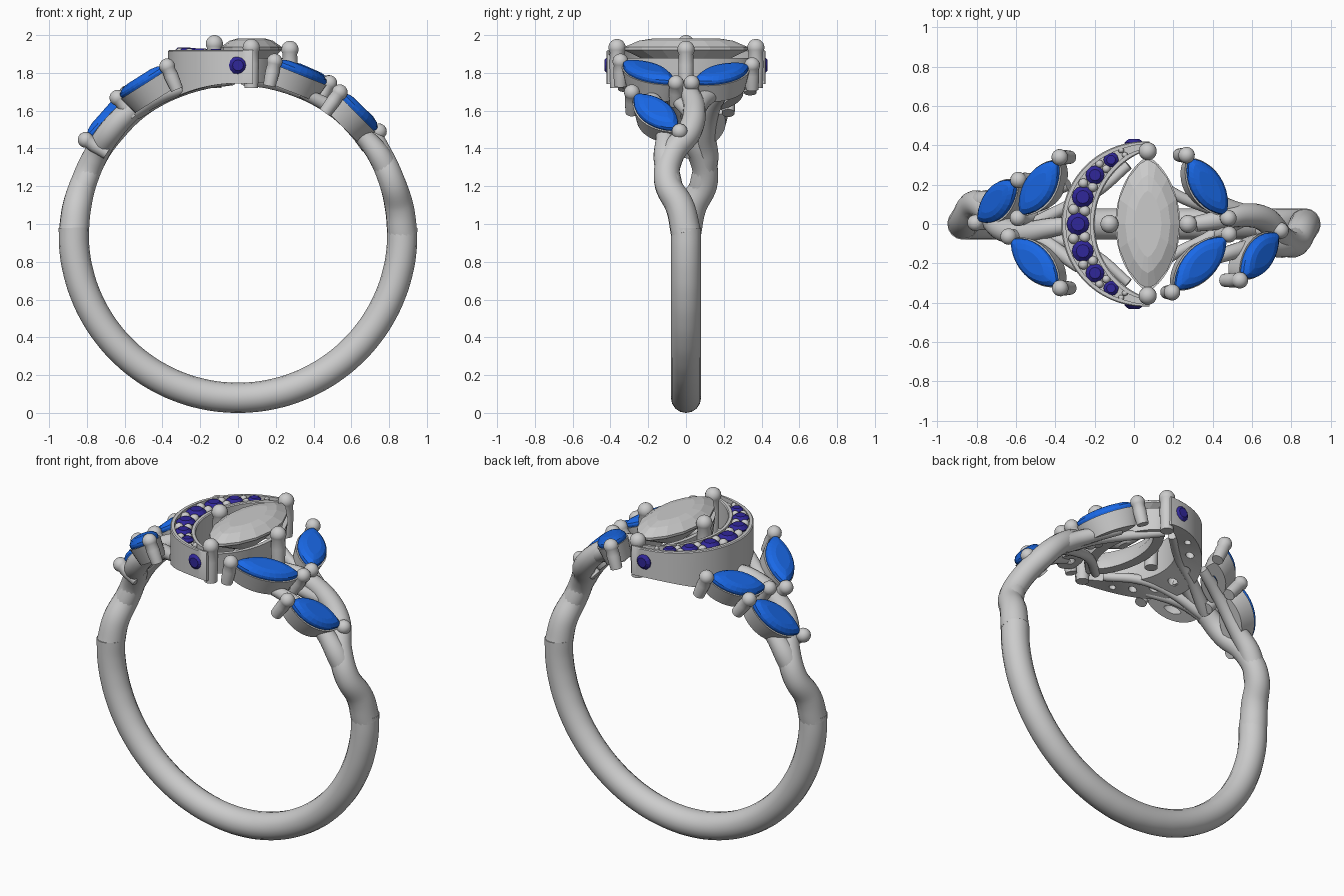
import bpy, bmesh
from math import sin, cos, pi, radians, sqrt, copysign
from mathutils import Vector, Matrix

if "Cube" in bpy.data.objects:
    bpy.data.objects.remove(bpy.data.objects["Cube"])

CZ, R = 0.95, 0.87          # band centre height and mid radius


def material(name, rgb):
    m = bpy.data.materials.new(name)
    m.diffuse_color = (*rgb, 1)
    m.use_nodes = True
    m.node_tree.nodes["Principled BSDF"].inputs["Base Color"].default_value = m.diffuse_color
    return m


BLUE = material("blue_gem", (0.01, 0.14, 0.8))
PURPLE = material("purple_gem", (0.03, 0.02, 0.32))


def finish(name, bm, mat=None, smooth=True):
    bmesh.ops.recalc_face_normals(bm, faces=bm.faces)
    me = bpy.data.meshes.new(name)
    bm.to_mesh(me)
    bm.free()
    ob = bpy.data.objects.new(name, me)
    bpy.context.collection.objects.link(ob)
    if mat:
        me.materials.append(mat)
    if smooth:
        bpy.ops.object.select_all(action='DESELECT')
        bpy.context.view_layer.objects.active = ob
        ob.select_set(True)
        bpy.ops.object.shade_smooth_by_angle(angle=radians(35))
    return ob


def frame(origin, along, normal):
    x = Vector(along).normalized()
    z = Vector(normal)
    z = (z - x * z.dot(x)).normalized()
    m = Matrix((x, z.cross(x), z)).transposed().to_4x4()
    m.translation = Vector(origin)
    return m


def loft(bm, rings, m, n=24, power=1.0, closed=False):
    """Skin rings (length, width, height); power 1 = ellipse, 1.6 = marquise."""
    loops = []
    for a, b, h in rings:
        loops.append([bm.verts.new(m @ Vector((
            a * cos(2 * pi * i / n),
            b * copysign(abs(sin(2 * pi * i / n)) ** power, sin(2 * pi * i / n)), h)))
            for i in range(n)])
    pairs = list(zip(loops, loops[1:])) + ([(loops[-1], loops[0])] if closed else [])
    for p, q in pairs:
        for i in range(n):
            j = (i + 1) % n
            bm.faces.new((p[i], p[j], q[j], q[i]))
    if not closed:
        bm.faces.new(loops[0])
        bm.faces.new(loops[-1])


def prong(name, base, tip, r):
    base, tip = Vector(base), Vector(tip)
    d = tip - base
    h = d.length - r
    bm = bmesh.new()
    rings = [(0.8 * r, 0.8 * r, 0), (0.9 * r, 0.9 * r, 0.6 * h)]
    for k in range(-2, 6):
        a = k * pi / 2 / 5.5
        rings.append((r * cos(a), r * cos(a), h + r * sin(a)))
    loft(bm, rings, frame(base, d.orthogonal(), d), 20)
    finish(name, bm)


def on_band(deg, y, r=R):
    a = radians(deg)
    return Vector((r * cos(a), y, CZ + r * sin(a)))


def tube(name, pts, radii, depth=0.08):
    cu = bpy.data.curves.new(name, 'CURVE')
    cu.dimensions = '3D'
    cu.bevel_depth, cu.bevel_resolution = depth, 6
    cu.resolution_u, cu.use_fill_caps = 8, True
    sp = cu.splines.new('BEZIER')
    sp.bezier_points.add(len(pts) - 1)
    for bp, p, r in zip(sp.bezier_points, pts, radii):
        bp.co, bp.radius = p, r / depth
        bp.handle_left_type = bp.handle_right_type = 'AUTO'
    ob = bpy.data.objects.new(name, cu)
    bpy.context.collection.objects.link(ob)
    bpy.ops.object.select_all(action='DESELECT')
    bpy.context.view_layer.objects.active = ob
    ob.select_set(True)
    bpy.ops.object.convert(target='MESH')
    bpy.ops.object.shade_smooth_by_angle(angle=radians(40))


# lower band
angles = range(178, 363, 8)
tube("lower_band", [on_band(a, 0) for a in angles], [0.08] * len(angles))

# vine strands, (angle, y, path radius, thickness); second side is turned half a circle
VINES = {
    "main_vine": [(0, 0, .87, .08), (9, -.03, .865, .077), (19, -.10, .86, .07), (29, -.075, .86, .066),
                  (39, .02, .865, .065), (49, .045, .865, .06), (60, .02, .86, .05), (68, 0, .83, .04)],
    "lower_leaf_vine": [(16, -.08, .86, .065), (28, -.11, .855, .062), (38, -.11, .84, .05),
                        (52, -.14, .83, .04), (66, -.2, .82, .03)],
    "upper_leaf_vine": [(48, .045, .86, .05), (58, .1, .84, .045), (70, .22, .82, .03)],
    "gallery_rail_a": [(50, .04, .84, .04), (64, .09, .815, .03), (76, .16, .81, .028), (88, .3, .81, .025)],
    "gallery_rail_b": [(50, .02, .84, .04), (64, -.08, .815, .03), (76, -.16, .81, .028), (88, -.3, .81, .025)],
}
for side, s in (("right", 1), ("left", -1)):
    for name, pts in VINES.items():
        path = [on_band(a, y, r) for a, y, r, _ in pts]
        tube(f"{side}_{name}", [(s * p.x, s * p.y, p.z) for p in path], [q[3] for q in pts])

# leaf stones: two tip positions seen from the top and their radius from the band centre
LEAVES = [(.28, .33, .465, .05, .925), (.21, -.33, .465, -.07, .925), (.55, -.27, .73, -.05, .915),
          (-.79, .02, -.60, .21, .94), (-.575, .05, -.39, .32, .94), (-.62, -.08, -.39, -.31, .955)]


def lift(x, y, r):
    return Vector((x, y, CZ + sqrt(r * r - x * x)))


for k, (x1, y1, x2, y2, r) in enumerate(LEAVES, 1):
    p, q = lift(x1, y1, r), lift(x2, y2, r)
    mid = (p + q) / 2
    m = frame(mid, q - p, (mid.x, 0, mid.z - CZ))
    L, W = (q - p).length / 2, 0.085
    bm = bmesh.new()
    loft(bm, [(.15 * L, .15 * W, -.07), (.97 * L, .97 * W, -.012), (L, W, 0), (.98 * L, .97 * W, .012),
              (.8 * L, .78 * W, .03), (.55 * L, .5 * W, .037)], m, 28, 1.5)
    finish(f"leaf_stone_{k}", bm, BLUE, False)
    bm = bmesh.new()
    loft(bm, [(.85 * L, .9 * W, -.115), (1.03 * L, 1.08 * W, -.012), (.92 * L, .9 * W, -.012),
              (.3 * L, .3 * W, -.06), (.3 * L, .3 * W, -.115)], m, 32, 1.5, True)
    finish(f"leaf_seat_{k}", bm)
    for e, c in (("a", p), ("b", q)):
        c = c + (c - mid).normalized() * .025
        n = Vector((c.x, 0, c.z - CZ)).normalized()
        prong(f"leaf_prong_{k}{e}", c - n * .13, c + n * .045, .042)

# centre marquise stone with its open basket and four prongs
m = frame((.07, 0, 1.93), (0, 1, 0), (0, 0, 1))
bm = bmesh.new()
loft(bm, [(.05, .02, -.14), (.2, .1, -.07), (.33, .163, -.008), (.33, .163, .006), (.25, .115, .04),
          (.17, .07, .053)], m, 16, 1.4)
finish("centre_stone", bm, None, False)
bm = bmesh.new()
loft(bm, [(.32, .15, -.18), (.34, .165, -.05), (.31, .14, -.05), (.24, .09, -.13), (.24, .09, -.18)],
     m, 40, 1.4, True)
finish("centre_basket", bm)
for name, x, y, top in (("back", .07, .37, 1.98), ("front", .07, -.365, 1.98),
                        ("left", -.125, 0, 2.0), ("right", .275, 0, 1.97)):
    prong(f"centre_prong_{name}", (x, y, 1.72), (x, y, top), .046)


# crescent moon with a recessed stone channel
def moon(s):
    """Outer and inner edge at s in -1..1 along the crescent."""
    a, b = radians(94 * s), radians(73 * s)
    return (Vector((.05 - .42 * cos(a), .42 * sin(a), 0)),
            Vector((.198 - .398 * cos(b), .398 * sin(b), 0)))


def under(v):
    return CZ + sqrt(.795 ** 2 - v.x ** 2)


bm = bmesh.new()
sections, TOP, FLOOR = [], 1.92, 1.895
for i in range(49):
    o, n = moon(-1 + i / 24)
    w = (o - n).length
    d = (n - o) / w * min(.024, .28 * w)
    prof = [(o, under(o)), (o, TOP - .005), (o + d * .25, TOP), (o + d, TOP), (o + d, FLOOR),
            (n - d, FLOOR), (n - d, TOP), (n - d * .25, TOP), (n, TOP - .005), (n, under(n))]
    sections.append([bm.verts.new((v.x, v.y, z)) for v, z in prof])
for p, q in zip(sections, sections[1:]):
    for j in range(len(p)):
        bm.faces.new((p[j], p[j - 1], q[j - 1], q[j]))
bm.faces.new(sections[0])
bm.faces.new(sections[-1])
crescent = finish("crescent", bm)

# drilled holes below the channel stones
STONES = [-.64, -.45, -.235, 0, .235, .45, .64]
bm = bmesh.new()
for s in STONES:
    o, n = moon(s)
    r = .17 * (o - n).length
    loft(bm, [(r, r, 1.5), (r, r, 1.87)], Matrix.Translation((o + n) / 2), 16)
cutter = finish("hole_cutter", bm, None, False)
cutter.hide_render = True
cutter.hide_set(True)
mod = crescent.modifiers.new("holes", 'BOOLEAN')
mod.operation, mod.object, mod.solver = 'DIFFERENCE', cutter, 'EXACT'
bpy.context.view_layer.objects.active = crescent
bpy.ops.object.modifier_apply(modifier="holes")
bpy.data.objects.remove(cutter)


def round_gem(name, m, r):
    bm = bmesh.new()
    loft(bm, [(.2 * r, .2 * r, -.7 * r), (r, r, -.05 * r), (r, r, .05 * r), (.6 * r, .6 * r, .4 * r)], m, 12)
    finish(name, bm, PURPLE, False)


# channel stones, paired beads between them, and one stone facing outward near each tip
for k, s in enumerate(STONES, 1):
    o, n = moon(s)
    c = (o + n) / 2
    round_gem(f"channel_stone_{k}", Matrix.Translation((c.x, c.y, 1.91)), .34 * (o - n).length)
for k, s in enumerate([-.76, -.55, -.345, -.118, .118, .345, .55, .76], 1):
    o, n = moon(s)
    w = (o - n).length
    bm = bmesh.new()
    for f in (-.17, .17):
        c = (o + n) / 2 + (o - n) * f
        bmesh.ops.create_uvsphere(bm, u_segments=14, v_segments=8, radius=.165 * w,
                                  matrix=Matrix.Translation((c.x, c.y, 1.905)))
    finish(f"channel_beads_{k}", bm)
for name, s in (("back", 1), ("front", -1)):
    round_gem(f"tip_stone_{name}", frame((0, s * .412, 1.84), (1, 0, 0), (0, s, 0)), .048)
